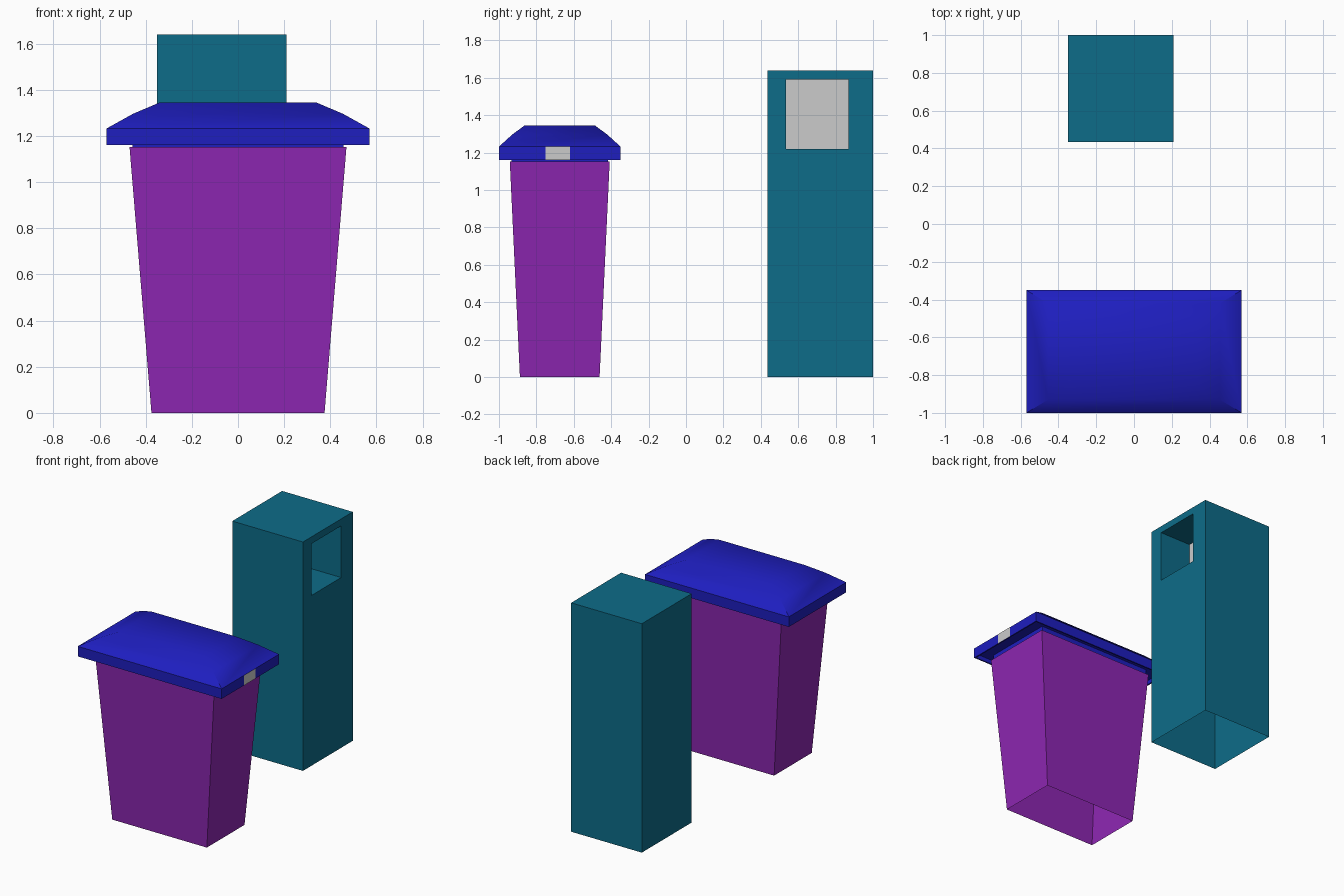
import bpy, bmesh
from math import radians

if "Cube" in bpy.data.objects:
    bpy.data.objects.remove(bpy.data.objects["Cube"])


def material(name, color):
    m = bpy.data.materials.new(name)
    m.diffuse_color = (*color, 1)
    m.use_nodes = True
    m.node_tree.nodes["Principled BSDF"].inputs["Base Color"].default_value = m.diffuse_color
    return m


purple = material("purple", (0.27, 0.02, 0.45))
blue = material("blue", (0.013, 0.013, 0.52))
teal = material("teal", (0.004, 0.15, 0.25))


def finish(name, bm, mat=None, smooth=None):
    bmesh.ops.recalc_face_normals(bm, faces=bm.faces[:])
    me = bpy.data.meshes.new(name)
    bm.to_mesh(me)
    bm.free()
    ob = bpy.data.objects.new(name, me)
    bpy.context.collection.objects.link(ob)
    if mat:
        me.materials.append(mat)
    if smooth:
        bpy.ops.object.select_all(action='DESELECT')
        ob.select_set(True)
        bpy.context.view_layer.objects.active = ob
        bpy.ops.object.shade_smooth_by_angle(angle=radians(smooth))
    return ob


def ring(bm, cx, cy, hx, hy, z):
    return [bm.verts.new((cx + sx * hx, cy + sy * hy, z))
            for sx, sy in ((-1, -1), (1, -1), (1, 1), (-1, 1))]


def bridge(bm, a, b):
    return [bm.faces.new((a[i], a[(i + 1) % 4], b[(i + 1) % 4], b[i])) for i in range(4)]


def stacked(name, cx, cy, profile, mat, cap_bottom, cap_top, smooth=None):
    """Rectangular loops (half x, half y, z) joined from first to last."""
    bm = bmesh.new()
    loops = [ring(bm, cx, cy, *p) for p in profile]
    for a, b in zip(loops, loops[1:]):
        bridge(bm, a, b)
    if cap_bottom:
        bm.faces.new(loops[0])
    if cap_top:
        bm.faces.new(loops[-1])
    return finish(name, bm, mat, smooth)


def panel(name, x, y0, y1, z0, z1):
    bm = bmesh.new()
    bm.faces.new([bm.verts.new((x, y, z)) for y, z in ((y0, z0), (y1, z0), (y1, z1), (y0, z1))])
    return finish(name, bm)


CY = -0.675  # centre of the lidded bin

# Tapered bin body, open underneath
stacked("bin_body", 0, CY, [(0.375, 0.213, 0), (0.47, 0.267, 1.152)], purple, False, True)

# Lid: plug, recessed underside, skirt, then a softly domed top
stacked("bin_lid", 0, CY,
        [(0.458, 0.257, 1.15), (0.458, 0.257, 1.19), (0.56, 0.315, 1.19),
         (0.56, 0.315, 1.16), (0.57, 0.325, 1.16), (0.57, 0.325, 1.232),
         (0.455, 0.255, 1.296), (0.337, 0.187, 1.346)],
        blue, True, True, 45)

# Grey catch set in the right edge of the lid
panel("lid_catch", 0.571, -0.75, -0.62, 1.16, 1.232)

# Tall box, open underneath, with a square recess in its right side
bm = bmesh.new()
X1, XB = 0.21, -0.04
low = ring(bm, -0.07, 0.7175, 0.28, 0.2825, 0)
top = ring(bm, -0.07, 0.7175, 0.28, 0.2825, 1.64)
sides = bridge(bm, low, top)
bm.faces.new(top)
bm.faces.remove(sides[1])
outer = [low[1], low[2], top[2], top[1]]
hole = ((0.535, 1.22), (0.868, 1.22), (0.868, 1.59), (0.535, 1.59))
mouth = [bm.verts.new((X1, y, z)) for y, z in hole]
back = [bm.verts.new((XB, y, z)) for y, z in hole]
bridge(bm, outer, mouth)
bridge(bm, mouth, back)
finish("tall_box", bm, teal)

# Grey back wall of the recess
panel("recess_back", XB, 0.535, 0.868, 1.22, 1.59)
